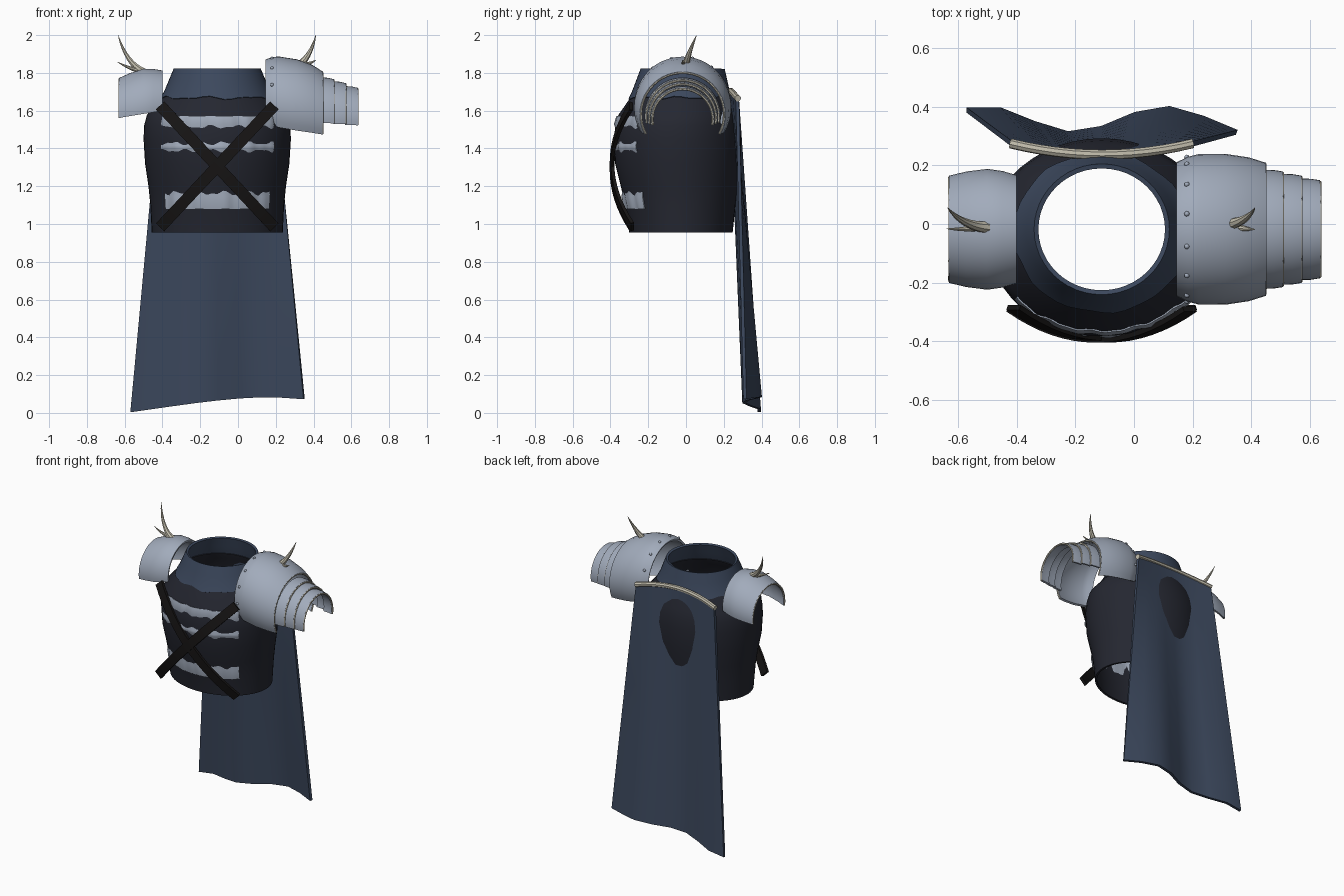
import bpy, bmesh
from math import sin, cos, pi, radians
from mathutils import Vector

if "Cube" in bpy.data.objects:
    bpy.data.objects.remove(bpy.data.objects["Cube"])


def material(name, rgb):
    m = bpy.data.materials.new(name)
    m.diffuse_color = (*rgb, 1)
    m.use_nodes = True
    m.node_tree.nodes["Principled BSDF"].inputs["Base Color"].default_value = m.diffuse_color
    return m


STEEL = material("steel", (0.36, 0.41, 0.50))
NAVY = material("navy_cloth", (0.045, 0.065, 0.11))
DARK = material("dark_leather", (0.018, 0.020, 0.030))
STRAP = material("black_strap", (0.008, 0.007, 0.007))
BONE = material("bone", (0.52, 0.49, 0.40))
CX = -0.11          # torso axis
PY = -0.018         # shoulder axis


def loft(name, rows, mat, closed=False, thick=0, caps=False):
    """Skin a list of point rows, optionally wrapping each row and adding thickness."""
    bm = bmesh.new()
    vs = [[bm.verts.new(p) for p in r] for r in rows]
    n = len(rows[0])
    for a, b in zip(vs, vs[1:]):
        for i in range(n if closed else n - 1):
            j = (i + 1) % n
            bm.faces.new((a[i], a[j], b[j], b[i]))
    if caps:
        bm.faces.new(vs[0])
        bm.faces.new(vs[-1])
    bmesh.ops.recalc_face_normals(bm, faces=bm.faces)
    me = bpy.data.meshes.new(name)
    bm.to_mesh(me)
    bm.free()
    me.materials.append(mat)
    ob = bpy.data.objects.new(name, me)
    bpy.context.collection.objects.link(ob)
    if thick:
        s = ob.modifiers.new("thickness", 'SOLIDIFY')
        s.thickness = thick
        s.offset = 0
    bpy.ops.object.select_all(action='DESELECT')
    ob.select_set(True)
    bpy.context.view_layer.objects.active = ob
    if thick:
        bpy.ops.object.modifier_apply(modifier="thickness")
    bpy.ops.object.shade_smooth_by_angle(angle=radians(35))
    return ob


def tube(name, path, radii, mat, sides=8):
    pts = [Vector(p) for p in path]
    rows = []
    for i, p in enumerate(pts):
        t = (pts[min(i + 1, len(pts) - 1)] - pts[max(i - 1, 0)]).normalized()
        u = t.cross(Vector((0.31, 0.9, 0.2))).normalized() if abs(t.y) < 0.8 else t.cross(Vector((1, 0, 0))).normalized()
        v = t.cross(u)
        rows.append([p + radii[i] * (cos(2 * pi * k / sides) * u + sin(2 * pi * k / sides) * v)
                     for k in range(sides)])
    return loft(name, rows, mat, closed=True, caps=True)


# Torso profile: z, half width, half depth, centre y
PROFILE = [(0.955, .34, .267, -.027), (1.1, .347, .285, -.03), (1.2, .357, .303, -.035),
           (1.32, .375, .325, -.043), (1.45, .383, .33, -.045), (1.52, .38, .322, -.045),
           (1.575, .366, .308, -.043), (1.66, .292, .262, -.03), (1.70, .268, .246, -.027),
           (1.82, .218, .21, -.018)]


def body(z, a, off=0):
    """Point on the torso at height z; a = 0 faces the front."""
    for p, q in zip(PROFILE, PROFILE[1:]):
        if z <= q[0]:
            break
    t = (z - p[0]) / (q[0] - p[0])
    rx, ry, yc = (p[i] + (q[i] - p[i]) * t for i in (1, 2, 3))
    return (CX + (rx + off) * sin(a), yc - (ry + off) * cos(a), z)


RING = [2 * pi * i / 48 for i in range(48)]
loft("torso", [[body(p[0], a) for a in RING] for p in PROFILE[:-1]], DARK, True, 0.014)

# Collar with a wavy lower edge
loft("collar", [[body(1.82 - d * (0.155 + .006 * sin(7 * a) + .004 * sin(12 * a)), a, .005) for a in RING]
                for d in (1, .75, .4, 0)], NAVY, True, 0.016)

# Breastplate weaving in and out of the torso as three ragged bands
BANDS = [(1.08, .011), (1.145, .011), (1.19, -.005), (1.37, -.005), (1.40, .0095), (1.415, .0095),
         (1.445, -.004), (1.50, -.002), (1.53, .012), (1.57, .012)]
ARC = [radians(-50 + 100 * i / 40) for i in range(41)]
loft("breastplate", [[body(z, a, o + .003 * sin(17 * a) + .002 * sin(31 * a + z * 9)) for a in ARC]
                     for z, o in BANDS], STEEL, thick=0.005)

# Crossed chest straps
for side, label in ((1, "left"), (-1, "right")):
    rows = []
    for i in range(17):
        t = -1 + i / 8
        x, y, z = CX + .30 * t * side, -.392 + .105 * t * t - .003 * side, 1.305 + .32 * t
        rows.append([(x - side * .022 * k, y, z + .021 * k) for k in (-1, 1)])
    loft("chest_strap_" + label, rows, STRAP, thick=0.018)

# Cape: hem waves blended up to the curved top edge
HEM_Y = [.388, .388, .342, .307, .325, .373, .393, .36, .312]
HEM_Z = [.004, .02, .036, .052, .066, .077, .083, .081, .073]
rows = []
for i in range(13):
    t = i / 12
    row = []
    for j in range(9):
        s = -1 + j / 4
        top = Vector((CX + .305 * s, .236 + .036 * s * s, 1.70 - .04 * s * s))
        hem = Vector((CX + .46 * s, HEM_Y[j], HEM_Z[j]))
        row.append(hem.lerp(top, t))
    rows.append(row)
loft("cape", rows, NAVY, thick=0.018)

# Bone bar holding the cape
S = [-1 + i / 6 for i in range(13)]
tube("cape_bar", [(CX + .31 * s, .236 + .038 * s * s, 1.705 - .04 * s * s) for s in S],
     [.017] * 13, BONE)


# Shoulder armour: stations are x, radius, centre z
def arch(x, r, zc, a0, n=32):
    return [(x, PY + r * cos(radians(a0 + (180 - 2 * a0) * i / n)),
             zc + r * sin(radians(a0 + (180 - 2 * a0) * i / n))) for i in range(n + 1)]


def plate(name, stations, a0, trim=.005):
    loft(name, [arch(*s, a0) for s in stations], STEEL, thick=0.014)
    path = arch(*stations[-1], a0)
    tube(name + "_trim", path, [trim] * len(path), BONE, 6)


plate("large_pauldron", [(.148, .222, 1.642), (.185, .24, 1.638), (.22, .249, 1.63), (.31, .25, 1.615),
                         (.39, .238, 1.598), (.447, .22, 1.58)], -28)
for i, (x, r, zc) in enumerate([(.44, .193, 1.573), (.503, .179, 1.566), (.567, .163, 1.557)]):
    plate("arm_lame_%d" % (i + 1), [(x, r + .003, zc), (x + .035, r + .002, zc - .001),
                                    (x + .066, r - .003, zc - .003)], -11, .006)
plate("small_pauldron", [(-.402, .178, 1.628), (-.45, .192, 1.622), (-.50, .199, 1.615),
                         (-.57, .19, 1.602), (-.628, .176, 1.59)], -9)

# Rivets along the inner edge of the large pauldron
for i in range(8):
    a = radians(-1 + 26.2 * i)
    bpy.ops.mesh.primitive_uv_sphere_add(segments=12, ring_count=8, radius=.009,
                                         location=(.18, PY + .245 * cos(a), 1.638 + .245 * sin(a)))
    rivet = bpy.context.object
    rivet.name = "rivet_%d" % (i + 1)
    rivet.data.materials.append(STEEL)
    bpy.ops.object.shade_smooth()


# Curved bone horns with a small prong each
def horn(name, a, b, c, r):
    a, b, c = Vector(a), Vector(b), Vector(c)
    ts = [i / 8 for i in range(9)]
    tube(name, [(1 - t) ** 2 * a + 2 * t * (1 - t) * b + t * t * c for t in ts],
         [r * (1 - t) ** .8 + .001 for t in ts], BONE)


horn("left_horn", (-.50, -.012, 1.805), (-.59, -.005, 1.85), (-.635, .056, 2.0), .02)
horn("left_prong", (-.535, -.012, 1.815), (-.58, -.02, 1.825), (-.638, -.016, 1.858), .012)
horn("right_horn", (.33, 0, 1.845), (.39, .012, 1.90), (.412, .056, 2.0), .019)
horn("right_prong", (.355, -.012, 1.845), (.385, -.018, 1.85), (.412, -.018, 1.868), .011)
